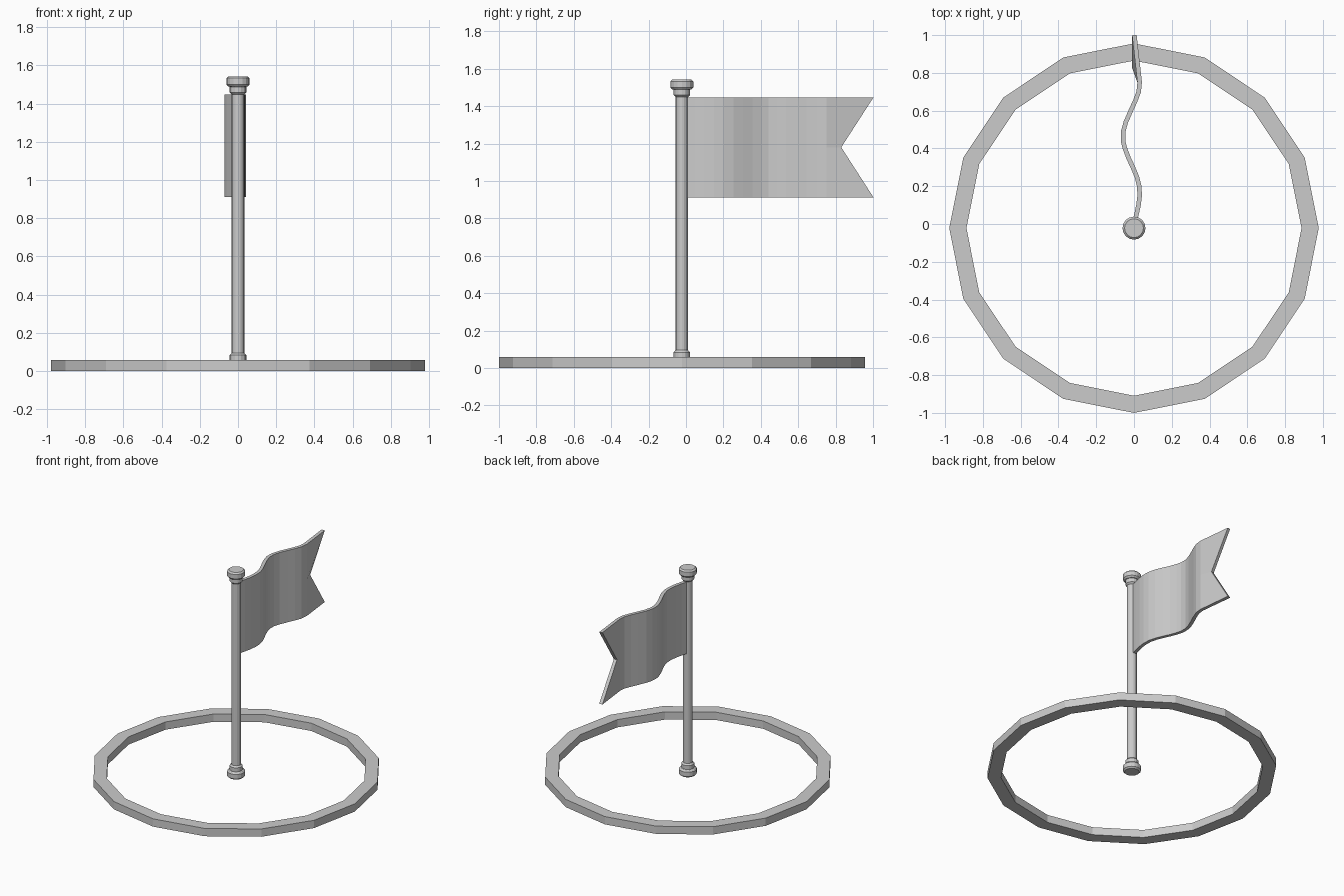
import bpy, bmesh
from math import cos, sin, tau

if "Cube" in bpy.data.objects:
    bpy.data.objects.remove(bpy.data.objects["Cube"])

CY = -0.022  # y of the pole and ring axis


def lathe(name, profile, sides, closed=False):
    """Spin an (r, z) profile round the pole axis; cap it unless it is a closed loop."""
    bm = bmesh.new()
    rings = [[bm.verts.new((r * cos(tau * i / sides), CY + r * sin(tau * i / sides), z))
              for i in range(sides)] for r, z in profile]
    pairs = list(zip(rings, rings[1:]))
    if closed:
        pairs.append((rings[-1], rings[0]))
    else:
        bm.faces.new(rings[0])
        bm.faces.new(rings[-1])
    for a, b in pairs:
        for i in range(sides):
            j = (i + 1) % sides
            bm.faces.new((a[i], a[j], b[j], b[i]))
    return finish(name, bm)


def finish(name, bm):
    bmesh.ops.recalc_face_normals(bm, faces=bm.faces)
    mesh = bpy.data.meshes.new(name)
    bm.to_mesh(mesh)
    bm.free()
    obj = bpy.data.objects.new(name, mesh)
    bpy.context.collection.objects.link(obj)
    return obj


# Ground ring
lathe("ground_ring", [(0.978, 0), (0.978, 0.058), (0.887, 0.058), (0.887, 0)], 16, closed=True)

# Pole with matching stepped collars at both ends
H = 1.543
collar = [(0.050, 0), (0.061, 0.01), (0.061, 0.043), (0.052, 0.053),
          (0.044, 0.055), (0.044, 0.084), (0.033, 0.095)]
lathe("flag_pole", collar + [(r, H - z) for r, z in reversed(collar)], 16)

# Waving flag: (y, x) wave, extruded over three heights, notch pulled in at the end
wave = [(0.0, 0.0), (0.05, 0.013), (0.10, 0.024), (0.15, 0.03), (0.20, 0.028),
        (0.25, 0.015), (0.30, -0.006), (0.35, -0.029), (0.40, -0.048), (0.44, -0.058),
        (0.49, -0.057), (0.54, -0.043), (0.60, -0.017), (0.65, 0.006), (0.70, 0.025),
        (0.75, 0.03), (1.0, 0.002)]
bm = bmesh.new()
rows = [[bm.verts.new((x, y, z)) for y, x in wave] for z in (0.912, 1.18, 1.447)]
rows[1][-1].co.y = 0.828
for a, b in zip(rows, rows[1:]):
    for i in range(len(wave) - 1):
        bm.faces.new((a[i], a[i + 1], b[i + 1], b[i]))
flag = finish("flag", bm)
mod = flag.modifiers.new("thickness", 'SOLIDIFY')
mod.thickness = 0.024
mod.offset = 0
